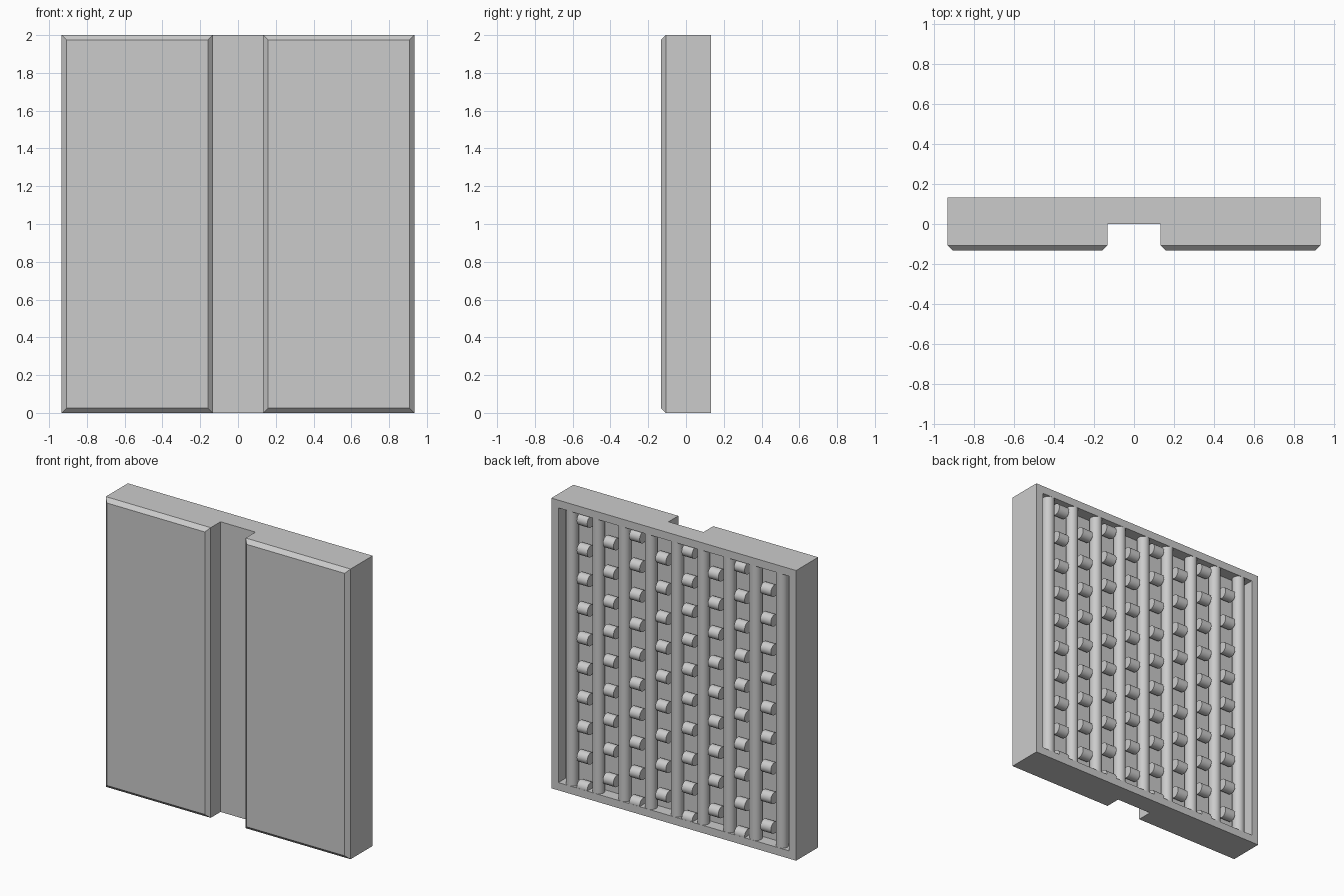
import bpy, bmesh
from math import radians
from mathutils import Matrix, Vector

if "Cube" in bpy.data.objects:
    bpy.data.objects.remove(bpy.data.objects["Cube"], do_unlink=True)

U = 2 / 15                       # base unit: the body is 14 x 2 x 15 units
W, H, T = 7 * U, 15 * U, U       # half width, height, half thickness
RIM, CHAMFER, R = 0.4 * U, 0.2 * U, 0.3 * U
FLOOR = T - 2 * R                # rods fill the recess exactly

grey = bpy.data.materials.new("light_grey")
grey.use_nodes = True
colour = (0.6, 0.6, 0.6, 1)
grey.diffuse_color = colour
grey.node_tree.nodes["Principled BSDF"].inputs["Base Color"].default_value = colour


def finish(bm, name, smooth=False):
    bmesh.ops.recalc_face_normals(bm, faces=bm.faces)
    mesh = bpy.data.meshes.new(name)
    bm.to_mesh(mesh)
    bm.free()
    obj = bpy.data.objects.new(name, mesh)
    bpy.context.collection.objects.link(obj)
    mesh.materials.append(grey)
    if smooth:
        bpy.ops.object.select_all(action="DESELECT")
        obj.select_set(True)
        bpy.context.view_layer.objects.active = obj
        bpy.ops.object.shade_smooth_by_angle(angle=radians(40))
    return obj


def push(bm, faces, dy):
    """Extrude each face along y and return the moved faces."""
    new = bmesh.ops.extrude_discrete_faces(bm, faces=faces)["faces"]
    verts = list({v for f in new for v in f.verts})
    bmesh.ops.translate(bm, verts=verts, vec=(0, dy, 0))
    return new


def cylinder(bm, length, matrix):
    bmesh.ops.create_cone(bm, cap_ends=True, segments=32, radius1=R, radius2=R,
                          depth=length, matrix=matrix)


# Body: slab with two chamfered front panels and a recessed back
bm = bmesh.new()
bmesh.ops.create_cube(bm, size=1, matrix=Matrix.Translation((0, T / 2, H / 2))
                      @ Matrix.Diagonal((2 * W, T, H, 1)))
bm.normal_update()
back = [f for f in bm.faces if f.normal.y > 0.9]
bmesh.ops.inset_individual(bm, faces=back, thickness=RIM, use_even_offset=True)
push(bm, back, FLOOR - T)

for x in (-U, U):
    bm.normal_update()
    front = [f for f in bm.faces if f.normal.y < -0.9]
    geom = front + list({e for f in front for e in f.edges}) \
        + list({v for f in front for v in f.verts})
    bmesh.ops.bisect_plane(bm, geom=geom, plane_co=(x, 0, 0), plane_no=(1, 0, 0))
bm.normal_update()
panels = [f for f in bm.faces if f.normal.y < -0.9 and abs(f.calc_center_median().x) > U]
panels = push(bm, panels, CHAMFER - T)
bm.normal_update()
bmesh.ops.inset_individual(bm, faces=panels, thickness=CHAMFER, use_even_offset=True)
bmesh.ops.translate(bm, verts=list({v for f in panels for v in f.verts}),
                    vec=(0, -CHAMFER, 0))
finish(bm, "body")

# Vertical rods in the back recess
ROD_Y, SPACING = FLOOR + R, 1.5 * U
bm = bmesh.new()
for i in range(-4, 5):
    cylinder(bm, H - 2 * RIM, Matrix.Translation((i * SPACING, ROD_Y, H / 2)))
finish(bm, "vertical_rods", smooth=True)

# Staggered short pegs between the rods
PITCH, TOP = 0.204, 1.895
bm = bmesh.new()
for col in range(8):
    odd = col % 2
    for row in range(10 - odd):
        place = Vector(((3.5 - col) * SPACING, ROD_Y, TOP - (row + odd / 2) * PITCH))
        cylinder(bm, 2 * R, Matrix.Translation(place) @ Matrix.Rotation(radians(90), 4, "Y"))
finish(bm, "pegs", smooth=True)
